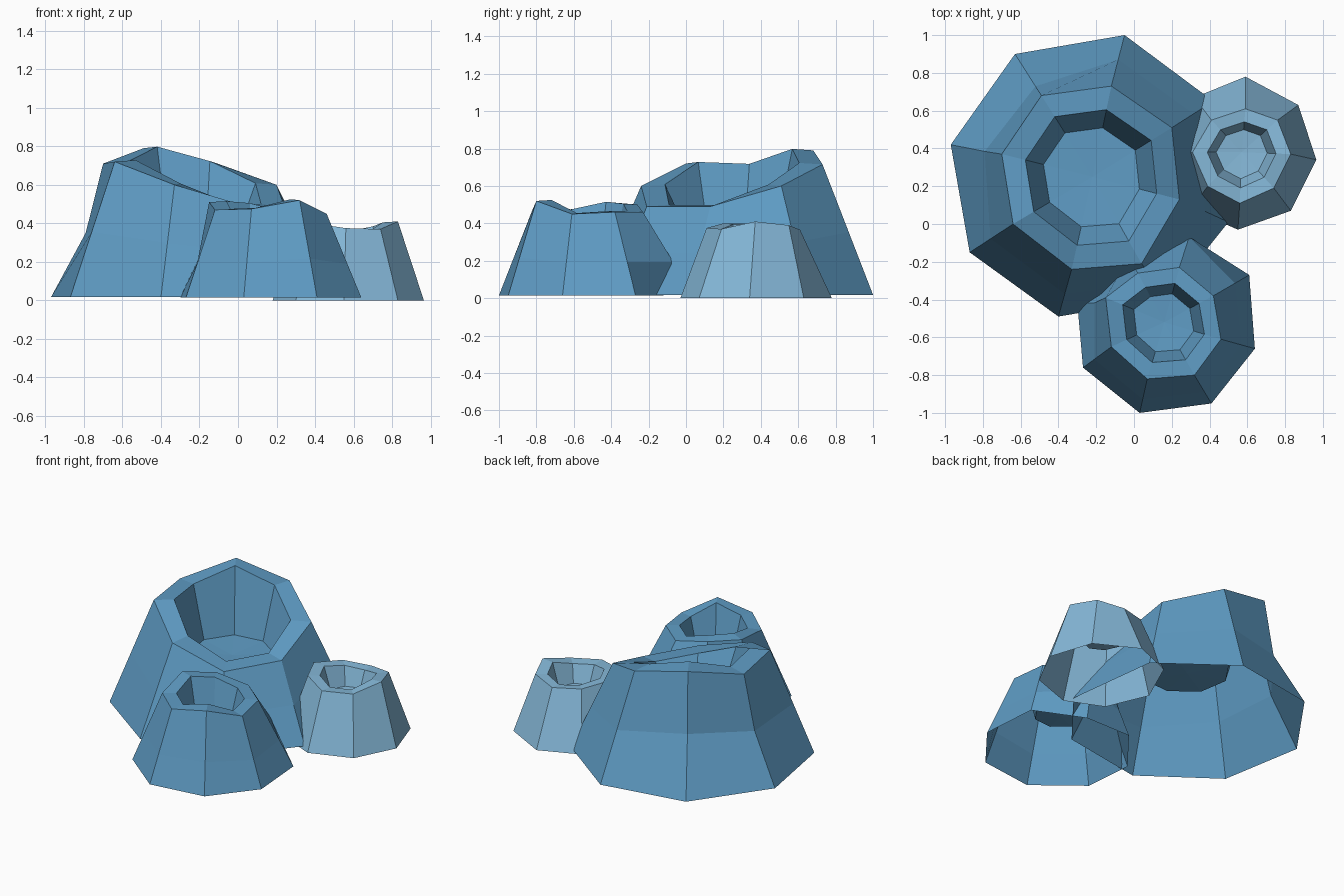
import bpy, bmesh

if "Cube" in bpy.data.objects:
    bpy.data.objects.remove(bpy.data.objects["Cube"])


def material(name, rgb):
    m = bpy.data.materials.new(name)
    m.diffuse_color = (*rgb, 1)
    m.use_nodes = True
    m.node_tree.nodes["Principled BSDF"].inputs["Base Color"].default_value = m.diffuse_color
    return m


blue = material("shell blue", (0.115, 0.335, 0.56))
pale = material("pale shell blue", (0.235, 0.48, 0.69))


def crater_shell(name, mat, base_z, base, shoulder, centre, rim, floor, floor_z, lift,
                 mid_t=0.6, dents=None):
    """Eight-sided open-bottomed cone with a sunken crater; rings run clockwise."""
    dents = dents or {}
    cx, cy = centre

    def inset(p, f, z):
        return (cx + (p[0] - cx) * f, cy + (p[1] - cy) * f, z)

    bottom = [(x, y, base_z) for x, y in base]
    rings = [bottom]
    # Optional middle ring, dented (or bulged, if negative) on chosen corners
    if dents:
        mid = []
        for i, (a, b) in enumerate(zip(bottom, shoulder)):
            p = [u + (v - u) * mid_t for u, v in zip(a, b)]
            mid.append(inset(p, 1 - dents.get(i, 0), p[2]))
        rings.append(mid)
    rings.append(shoulder)
    rings.append([inset(p, rim, p[2] + lift) for p in shoulder])
    rings.append([inset(p, floor, floor_z) for p in shoulder])

    bm = bmesh.new()
    vr = [[bm.verts.new(p) for p in r] for r in rings]
    n = len(base)
    for lo, hi in zip(vr, vr[1:]):
        for i in range(n):
            j = (i + 1) % n
            bm.faces.new((lo[j], lo[i], hi[i], hi[j]))
    # Crater floor fan
    apex = bm.verts.new((cx, cy, floor_z - 0.01))
    for i in range(n):
        bm.faces.new((vr[-1][(i + 1) % n], vr[-1][i], apex))
    me = bpy.data.meshes.new(name)
    bm.to_mesh(me)
    bm.free()
    me.materials.append(mat)
    ob = bpy.data.objects.new(name, me)
    bpy.context.collection.objects.link(ob)


# Large shell with a slanted mouth
crater_shell(
    "large_shell", blue, 0.018,
    [(-.63, .90), (-.05, 1.0), (.42, .65), (.50, .01),
     (.18, -.39), (-.40, -.49), (-.87, -.15), (-.97, .42)],
    [(-.49, .68, .79), (-.12, .73, .715), (.20, .51, .60), (.24, .13, .49),
     (.04, -.21, .49), (-.33, -.24, .60), (-.64, .0, .72), (-.70, .37, .71)],
    (-.22, .25), .74, .54, .37, .008, 0.48, {0: .12, 7: .08})

# Medium shell at the front
crater_shell(
    "front_shell", blue, 0.015,
    [(.28, -.12), (.61, -.27), (.64, -.66), (.41, -.95),
     (.03, -1.0), (-.27, -.76), (-.30, -.42), (-.06, -.12)],
    [(.24, -.23, .46), (.42, -.38, .46), (.46, -.61, .45), (.32, -.80, .52),
     (.07, -.82, .475), (-.12, -.65, .47), (-.15, -.39, .51), (.02, -.26, .50)],
    (.16, -.52), .71, .52, .26, .005, 0.4, {0: -.27, 6: .08})

# Small pale shell at the side
crater_shell(
    "small_shell", pale, 0.0,
    [(.59, .78), (.87, .63), (.965, .34), (.83, .07),
     (.55, -.03), (.30, .08), (.18, .36), (.32, .67)],
    [(.59, .61, .365), (.76, .55, .39), (.83, .37, .41), (.74, .19, .37),
     (.56, .11, .375), (.39, .20, .40), (.31, .38, .40), (.41, .55, .38)],
    (.57, .38), .70, .52, .25, -.005)
